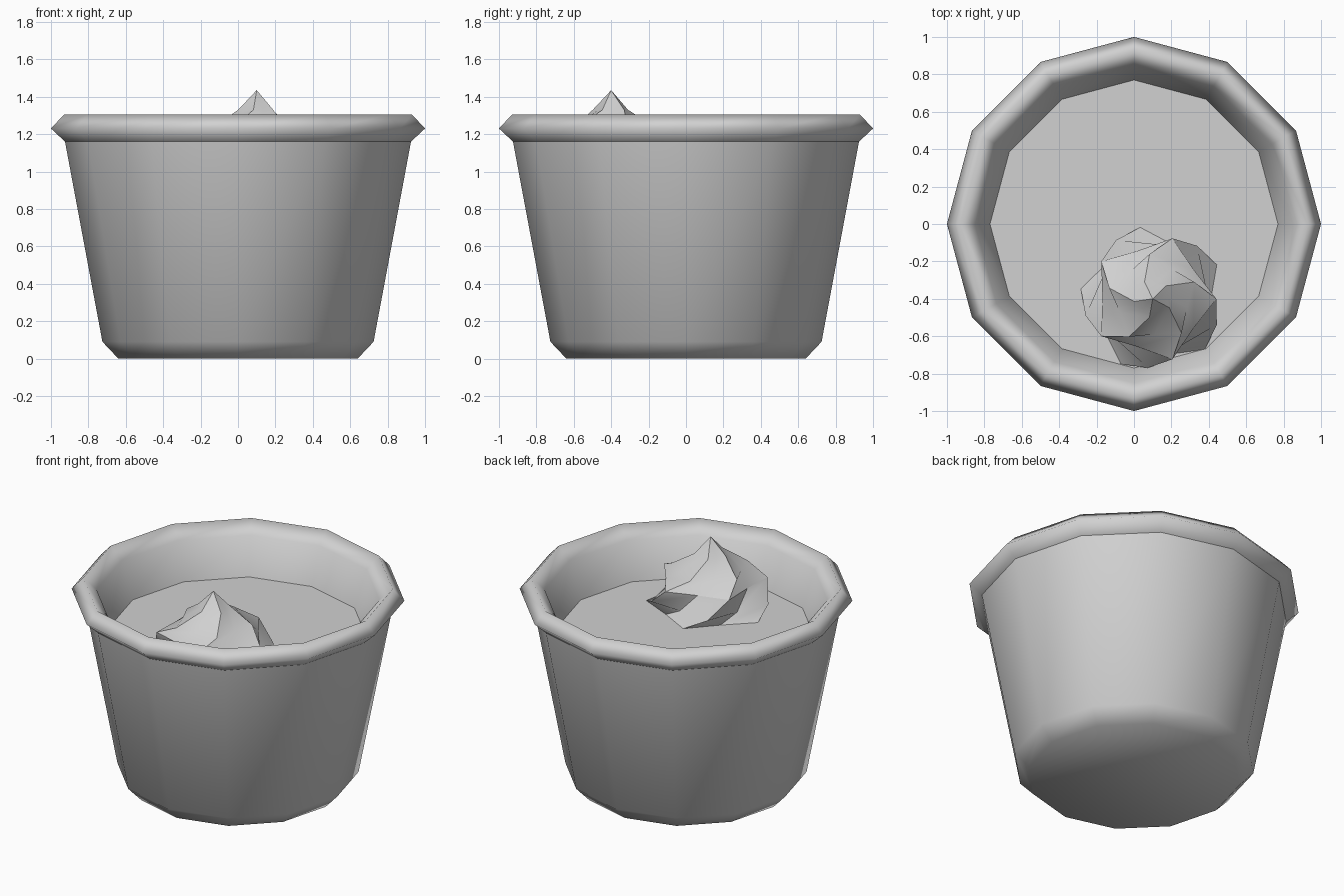
import bpy
import bmesh
from math import cos, sin, pi, radians

default = bpy.data.objects.get("Cube")
if default:
    bpy.data.objects.remove(default, do_unlink=True)

grey = bpy.data.materials.new("plain_grey")
grey.use_nodes = True
color = (0.64, 0.64, 0.64, 1)
grey.diffuse_color = color
grey.node_tree.nodes["Principled BSDF"].inputs["Base Color"].default_value = color


def polygon(radius, z, sides=12):
    """Ring of points for a round part."""
    return [(radius * cos(2 * pi * i / sides), radius * sin(2 * pi * i / sides), z)
            for i in range(sides)]


def star(radius, z, turn, valley, arms=5):
    """Ring with alternating tips and valleys, turned about its centre."""
    points = []
    for i in range(arms * 2):
        r = radius * (valley if i % 2 else 1)
        a = radians(turn) + i * pi / arms
        points.append((r * cos(a), r * sin(a), z))
    return points


def loft(name, rings, cap_bottom=False, cap_top=False, apex=None, smooth=180):
    """Join rings of points into one surface with optional caps or a tip."""
    bm = bmesh.new()
    loops = [[bm.verts.new(p) for p in ring] for ring in rings]
    n = len(loops[0])
    for low, high in zip(loops, loops[1:]):
        for i in range(n):
            j = (i + 1) % n
            bm.faces.new((low[i], low[j], high[j], high[i]))
    if cap_bottom:
        bm.faces.new(loops[0][::-1])
    if cap_top:
        bm.faces.new(loops[-1])
    if apex:
        tip = bm.verts.new(apex)
        for i in range(n):
            bm.faces.new((loops[-1][i], loops[-1][(i + 1) % n], tip))
    mesh = bpy.data.meshes.new(name)
    bm.to_mesh(mesh)
    bm.free()
    mesh.materials.append(grey)
    obj = bpy.data.objects.new(name, mesh)
    bpy.context.collection.objects.link(obj)
    bpy.ops.object.select_all(action="DESELECT")
    obj.select_set(True)
    bpy.context.view_layer.objects.active = obj
    if smooth >= 180:
        bpy.ops.object.shade_smooth()
    elif smooth:
        bpy.ops.object.shade_smooth_by_angle(angle=radians(smooth))
    return obj


# Tapered outer wall with a chamfered foot
wall = [(0.64, 0), (0.725, 0.09), (0.925, 1.16)]
loft("cup_wall", [polygon(r, z) for r, z in wall], cap_bottom=True)

# Rolled rim continuing into the inner wall
rim = [(0.925, 1.16), (1.0, 1.23), (0.93, 1.305), (0.85, 1.23), (0.77, 0.99)]
loft("rim_and_inner_wall", [polygon(r, z) for r, z in rim])

# Flat filling surface
loft("filling", [polygon(0.77, 0.99)], cap_top=True, smooth=0)

# Twisted dollop of cream: radius and height of each ring
dollop = [(0.388, 0.99), (0.37, 1.05), (0.34, 1.165), (0.24, 1.235), (0.10, 1.33)]
rings = [star(r, z, 28 + 22 * i, 0.79) for i, (r, z) in enumerate(dollop)]
cream = loft("cream_swirl", rings, apex=(0, 0, 1.435), smooth=30)
cream.location = (0.1, -0.4, 0)
